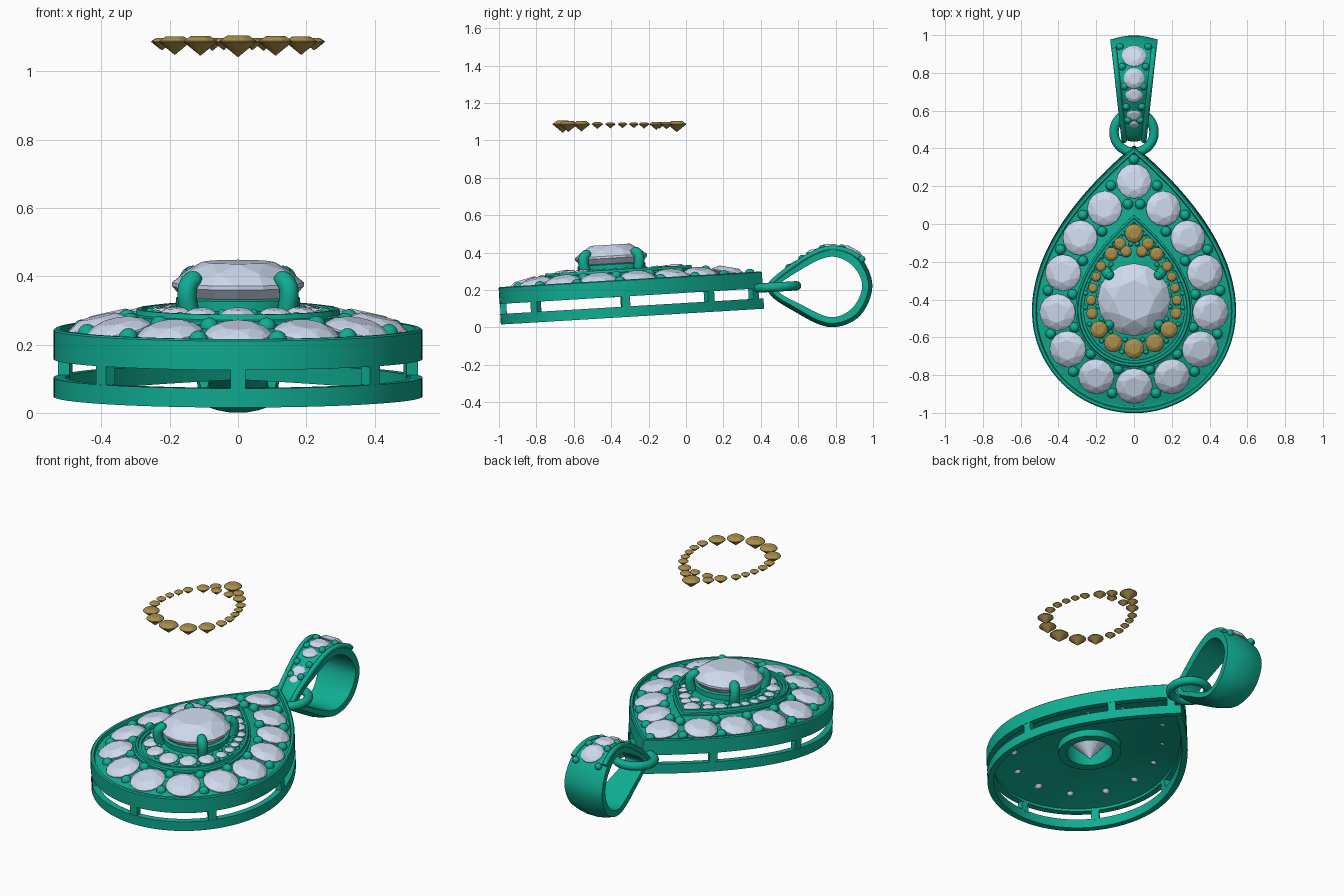
import bpy, bmesh
from math import sin, cos, pi, atan, radians
from mathutils import Vector, Matrix

if "Cube" in bpy.data.objects:
    bpy.data.objects.remove(bpy.data.objects["Cube"])


def material(name, rgb):
    m = bpy.data.materials.new(name)
    m.diffuse_color = (*rgb, 1)
    m.use_nodes = True
    m.node_tree.nodes["Principled BSDF"].inputs["Base Color"].default_value = m.diffuse_color
    return m


METAL = material("green_metal", (0.005, 0.42, 0.29))
STONE = material("pale_stone", (0.62, 0.70, 0.86))
GOLD = material("gold_stone", (0.40, 0.27, 0.07))
# the whole pendant leans slightly, pivoting on its front edge
TILT = Matrix.Translation((0, -1, 0.015)) @ Matrix.Rotation(atan(0.06), 4, 'X') @ Matrix.Translation((0, 1, 0))
FLAT = Matrix.Identity(4)
CY = -0.38  # centre stone position


def finish(name, bm, mat, m=TILT, smooth=True):
    bmesh.ops.recalc_face_normals(bm, faces=bm.faces)
    bm.transform(m)
    me = bpy.data.meshes.new(name)
    bm.to_mesh(me)
    bm.free()
    ob = bpy.data.objects.new(name, me)
    bpy.context.collection.objects.link(ob)
    me.materials.append(mat)
    if smooth:
        bpy.ops.object.select_all(action='DESELECT')
        ob.select_set(True)
        bpy.context.view_layer.objects.active = ob
        bpy.ops.object.shade_smooth_by_angle(angle=radians(35))
    return ob


def loft(name, rings, mat=METAL, m=TILT, closed=True):
    """Skin a list of equal closed rings; closed joins last to first, otherwise ends are capped."""
    bm = bmesh.new()
    vs = [[bm.verts.new(p) for p in r] for r in rings]
    n = len(vs[0])
    for i in range(len(vs) if closed else len(vs) - 1):
        a, b = vs[i], vs[(i + 1) % len(vs)]
        for j in range(n):
            k = (j + 1) % n
            bm.faces.new((a[j], a[k], b[k], b[j]))
    if not closed:
        bm.faces.new(vs[0])
        bm.faces.new(vs[-1])
    return finish(name, bm, mat, m)


def drop(w, top, h):
    """Teardrop outline: half circle below, tapering to a point above."""
    half = [(w * sin(pi / 2 * i / 28), -0.45 - w * cos(pi / 2 * i / 28)) for i in range(28)]
    half += [(w * (1 - (i / 32) ** 1.9), -0.45 + (top + 0.45) * i / 32) for i in range(33)]
    pts = half + [(-x, y) for x, y in half[-2:0:-1]]
    return [Vector((x, y, h)) for x, y in pts]


def outer(d, h):
    return drop(0.54 - d, 0.42 - 1.3 * d, h)


def inner(d, h):
    return [p + Vector((0, 0.01, 0)) for p in drop(0.30 - d, 0.04 - 1.3 * d, h)]


def circle(r, h):
    out = []
    for p in inner(0, 0):
        d = (p - Vector((0, CY, 0))).normalized() * r
        out.append(Vector((d.x, d.y + CY, h)))
    return out


def gem(bm, loc, r, normal=(0, 0, 1), crown=0.34, depth=0.85):
    q = Vector((0, 0, 1)).rotation_difference(Vector(normal))
    pts = [(0, 0, -depth * r)]
    for n, rad, z, off in ((8, 0.55, crown, 0), (8, 0.82, crown * 0.6, 0.5), (16, 1, 0.03, 0), (16, 1, -0.03, 0)):
        for i in range(n):
            a = 2 * pi * (i + off) / n
            pts.append((rad * r * cos(a), rad * r * sin(a), z * r))
    vs = [bm.verts.new(Vector(loc) + q @ Vector(p)) for p in pts]
    bmesh.ops.convex_hull(bm, input=vs)


def bead(bm, loc, r):
    bmesh.ops.create_uvsphere(bm, u_segments=12, v_segments=8, radius=r, matrix=Matrix.Translation(loc))


def mirrored(half):
    """Right half listed top to bottom, first and last on the axis -> full loop."""
    return half + [(-x, y, r) for x, y, r in half[-2:0:-1]]


def tube(name, pts, r, m=TILT):
    """Round bar through points."""
    rings = []
    for i, p in enumerate(pts):
        t = (pts[min(i + 1, len(pts) - 1)] - pts[max(i - 1, 0)]).normalized()
        q = Vector((0, 0, 1)).rotation_difference(t)
        rings.append([p + q @ Vector((r * cos(a * pi / 6), r * sin(a * pi / 6), 0)) for a in range(12)])
    return loft(name, rings, METAL, m, False)


# side wall: upper band, lower rail and the posts between them
loft("upper_band", [outer(0, 0.11), outer(0, 0.195), outer(0.006, 0.2), outer(0.02, 0.2), outer(0.025, 0.182),
                    outer(0.036, 0.182), outer(0.036, 0.11)])
loft("lower_rail", [outer(0, 0), outer(0, 0.056), outer(0.035, 0.056), outer(0.035, 0)])
bm = bmesh.new()
ring = outer(0.019, 0.083)
for tx, ty in [(0, -1), (0, 0.36)] + [(s * x, y) for s in (1, -1) for x, y in ((0.4, -0.81), (0.53, -0.315), (0.29, 0.165))]:
    i = min(range(len(ring)), key=lambda k: (ring[k] - Vector((tx, ty, 0.083))).length)
    t = ring[(i + 1) % len(ring)] - ring[i - 1]
    m = Matrix.Translation(ring[i]) @ t.to_track_quat('X', 'Z').to_matrix().to_4x4() @ Matrix.Diagonal((0.045, 0.034, 0.07, 1))
    bmesh.ops.create_cube(bm, size=1, matrix=m)
finish("gallery_posts", bm, METAL)

# domed top plate, inner teardrop rim and centre collar
loft("top_plate", [outer(0.03, 0.18), inner(-0.01, 0.228), inner(0.03, 0.238), circle(0.16, 0.258),
                   circle(0.16, 0.19), inner(0, 0.172), outer(0.03, 0.125)])
loft("halo_rim", [inner(-0.01, 0.22), inner(-0.01, 0.238), inner(0, 0.242), inner(0.004, 0.257),
                  inner(0.017, 0.257), inner(0.02, 0.248), inner(0.034, 0.248), inner(0.036, 0.225)])
loft("centre_collar", [circle(0.178, 0.145), circle(0.182, 0.285), circle(0.155, 0.293), circle(0.14, 0.26), circle(0.13, 0.145)])

# centre stone and four claws
bm = bmesh.new()
gem(bm, (0, CY, 0.325), 0.193, crown=0.34, depth=1.15)
finish("centre_stone", bm, STONE, smooth=False)
tips = bmesh.new()
for k in range(4):
    a = pi / 4 + k * pi / 2
    pts = [Vector((r * cos(a), r * sin(a) + CY, h)) for r, h in
           ((0.19, 0.22), (0.205, 0.265), (0.212, 0.3), (0.21, 0.325), (0.2, 0.338), (0.186, 0.345))]
    tube("claw", pts, 0.028)
    bead(tips, pts[-1], 0.027)
finish("claw_tips", tips, METAL)


# ring of stones with paired beads between them
def stone_ring(name, half, h, lean, bead_r, spread, lift, crown):
    loop = mirrored(half)
    n = len(loop)
    gems, beads = bmesh.new(), bmesh.new()
    for i, (x, y, r) in enumerate(loop):
        p, nx = Vector(loop[i - 1][:2]), Vector(loop[(i + 1) % n][:2])
        t = (nx - p).normalized()
        out = Vector((-t.y, t.x, 0))
        dy = 0.011
        gem(gems, (x, y + dy, h), r, (out.x * lean, out.y * lean, 1), crown, 0.75)
        x2, y2, _ = loop[(i + 1) % n]
        e = (Vector((x2, y2, 0)) - Vector((x, y, 0))).normalized()
        o = Vector((-e.y, e.x, 0))
        mid = Vector(((x + x2) / 2, (y + y2) / 2 + dy, h + lift))
        for s in (1, -1):
            c = mid + o * s * spread
            bead(beads, (c.x, c.y, c.z - s * lean * spread), bead_r)
    finish(name + "_stones", gems, STONE, smooth=False)
    return beads


big = [(0, 0.23, 0.093), (0.155, 0.085, 0.093), (0.285, -0.07, 0.093), (0.375, -0.255, 0.096),
       (0.405, -0.465, 0.097), (0.35, -0.66, 0.097), (0.2, -0.805, 0.095), (0, -0.855, 0.097)]
beads = stone_ring("outer", big, 0.207, 0.23, 0.028, 0.066, 0, 0.29)
bead(beads, (0, 0.355, 0.19), 0.028)
finish("outer_beads", beads, METAL)

# small halo stones
small = [(0, -0.045, 0.05), (0.075, -0.1, 0.032), (0.12, -0.155, 0.036), (0.175, -0.22, 0.028),
         (0.2, -0.275, 0.025), (0.217, -0.335, 0.025), (0.227, -0.4, 0.027), (0.222, -0.47, 0.03),
         (0.185, -0.555, 0.046), (0.11, -0.625, 0.049), (0, -0.655, 0.054)]
beads = stone_ring("halo", small, 0.25, 0.1, 0.013, 0.034, -0.002, 0.34)
finish("halo_beads", beads, METAL)
bm = bmesh.new()
for s in (1, -1):
    gem(bm, (s * 0.042, -0.13, 0.252), 0.03)
finish("halo_inner_stones", bm, STONE, smooth=False)

# gold stones lifted above the pendant
bm = bmesh.new()
for x, y, r in mirrored(small) + [(0.042, -0.14, 0.03), (-0.042, -0.14, 0.03)]:
    gem(bm, (x, y - 0.004, 1.087), r)
finish("floating_gold_stones", bm, GOLD, FLAT, smooth=False)

# jump ring linking pendant and bail
rings = []
for i in range(48):
    a = 2 * pi * i / 48
    rings.append([Vector(((0.106 + 0.025 * cos(b * pi / 6)) * cos(a), 0.495 + (0.106 + 0.025 * cos(b * pi / 6)) * sin(a),
                          0.112 + 0.025 * sin(b * pi / 6))) for b in range(12)])
loft("jump_ring", rings)


# bail: tapering loop
def spline(p, steps=8):
    out, n = [], len(p)
    for i in range(n):
        a, b, c, d = (Vector((0, *p[(i + k) % n])) for k in (-1, 0, 1, 2))
        for j in range(steps):
            t = j / steps
            out.append(0.5 * (2 * b + (c - a) * t + (2 * a - 5 * b + 4 * c - d) * t * t + (3 * b - a - 3 * c + d) * t ** 3))
    return out


bo = spline([(0.435, 0.205), (0.6, 0.36), (0.77, 0.435), (0.925, 0.385), (0.998, 0.225), (0.93, 0.06), (0.775, 0.0), (0.6, 0.072)])
bi = spline([(0.49, 0.207), (0.62, 0.312), (0.77, 0.378), (0.885, 0.335), (0.942, 0.225), (0.89, 0.105), (0.775, 0.055), (0.62, 0.12)])


def half_width(y):
    return 0.065 + 0.06 * (y - 0.44) / 0.55


rings = []
for o, i in zip(bo, bi):
    n, w = (o - i).normalized(), half_width(o.y)
    sec = [o - n * 0.022 * u * u + Vector((u * w, 0, 0)) for u in (-1, -0.6, -0.25, 0.25, 0.6, 1)]
    rings.append(sec + [i + Vector((w * 0.97, 0, 0)), i - Vector((w * 0.97, 0, 0))])
loft("bail", rings, METAL, FLAT)

# bail edging, graduated stones and beads
for s in (1, -1):
    tube("bail_edge", [o + Vector((s * (half_width(o.y) - 0.013), 0, -0.012)) for o in bo[1:25]], 0.014, FLAT)
gems, beads = bmesh.new(), bmesh.new()
for y, r, yb in ((0.885, 0.065, 0.83), (0.775, 0.055, 0.722), (0.675, 0.045, 0.63), (0.585, 0.038, 0.55), (0.52, 0.027, 0.94)):
    k = min(range(28), key=lambda j: abs(bo[j].y - y))
    n = (bo[k] - bi[k]).normalized()
    gem(gems, bo[k] - n * 0.005, r, n, 0.3, 0.7)
    kb = min(range(28), key=lambda j: abs(bo[j].y - yb))
    for s in (1, -1):
        bead(beads, bo[kb] + Vector((s * (half_width(yb) - 0.045), 0, -0.006)), 0.02)
finish("bail_stones", gems, STONE, FLAT, smooth=False)
finish("bail_beads", beads, METAL, FLAT)
